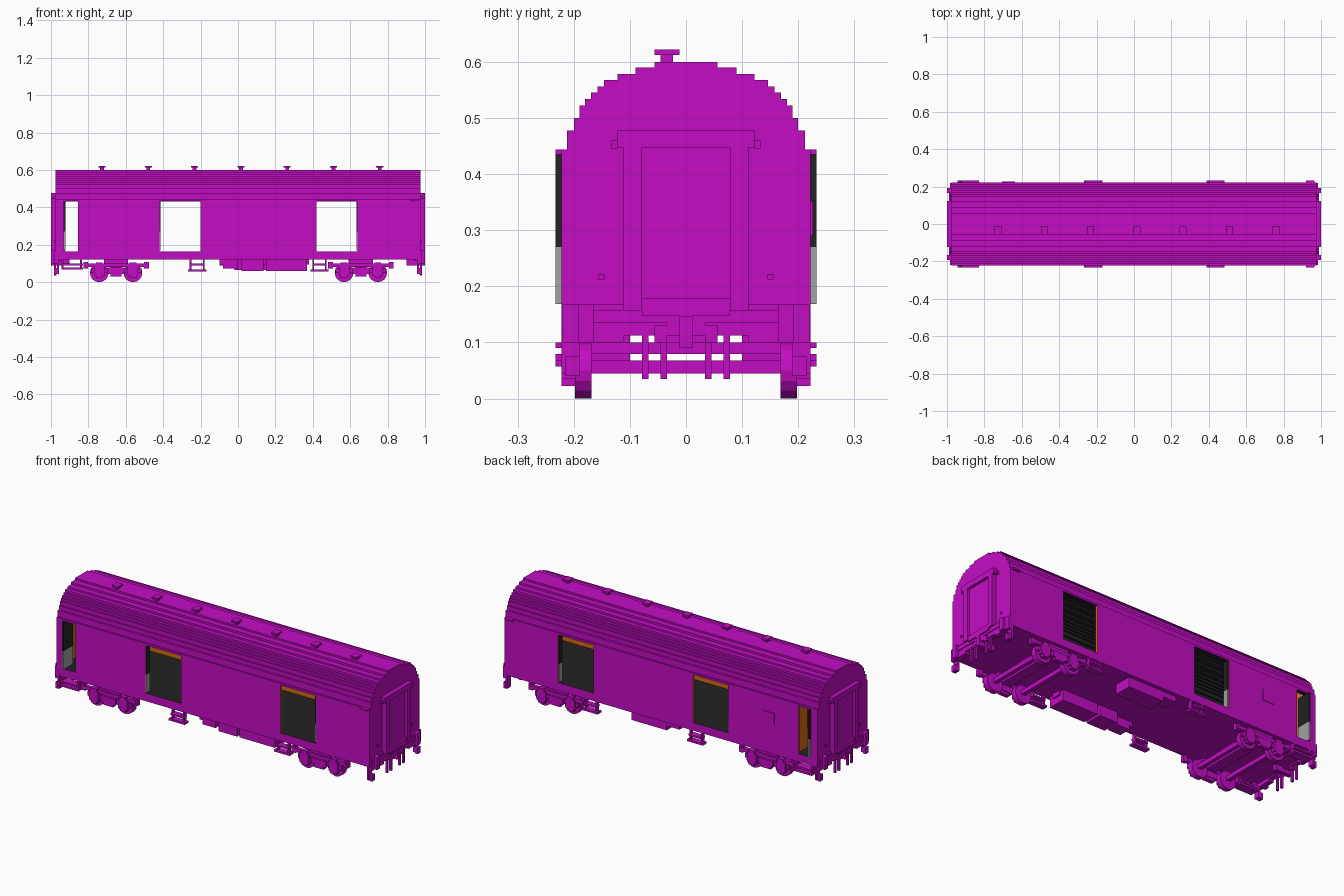
import bpy, bmesh, math
from mathutils import Matrix, Vector

if "Cube" in bpy.data.objects:
    bpy.data.objects.remove(bpy.data.objects["Cube"], do_unlink=True)


def material(name, rgb):
    m = bpy.data.materials.new(name)
    m.use_nodes = True
    m.diffuse_color = (*rgb, 1)
    b = next(n for n in m.node_tree.nodes if n.type == 'BSDF_PRINCIPLED')
    b.inputs["Base Color"].default_value = (*rgb, 1)
    return m


MAGENTA = material("magenta paint", (0.55, 0.004, 0.55))
DARK = material("dark interior", (0.016, 0.016, 0.016))
GREY = material("grey panel", (0.36, 0.36, 0.36))
ORANGE = material("orange lining", (0.66, 0.15, 0.006))


def finish(name, bm, mats, rule=None):
    bmesh.ops.recalc_face_normals(bm, faces=bm.faces)
    if rule:
        for f in bm.faces:
            f.material_index = rule(f)
    me = bpy.data.meshes.new(name)
    bm.to_mesh(me)
    bm.free()
    for m in mats:
        me.materials.append(m)
    ob = bpy.data.objects.new(name, me)
    bpy.context.collection.objects.link(ob)
    return ob


def boxes(name, items, mats=(MAGENTA,), mx=False, my=False, rule=None):
    """Each item is x0, x1, y0, y1, z0, z1; mx and my repeat it mirrored."""
    bm = bmesh.new()
    for x0, x1, y0, y1, z0, z1 in items:
        for sx in ((1, -1) if mx else (1,)):
            for sy in ((1, -1) if my else (1,)):
                c = Vector((sx * (x0 + x1) / 2, sy * (y0 + y1) / 2, (z0 + z1) / 2))
                s = Matrix.Diagonal((x1 - x0, y1 - y0, z1 - z0, 1))
                bmesh.ops.create_cube(bm, size=1, matrix=Matrix.Translation(c) @ s)
    return finish(name, bm, mats, rule)


def extrude_x(name, pts, x0, x1, mats=(MAGENTA,), rule=None):
    bm = bmesh.new()
    f = bm.faces.new([bm.verts.new((x0, y, z)) for y, z in pts])
    r = bmesh.ops.extrude_face_region(bm, geom=[f])
    bmesh.ops.translate(bm, vec=(x1 - x0, 0, 0),
                        verts=[v for v in r["geom"] if isinstance(v, bmesh.types.BMVert)])
    return finish(name, bm, mats, rule)


# Stepped roof arch: half width and top height of each step
STEPS = [(.222, .444), (.212, .478), (.2, .5), (.19, .522), (.18, .534), (.169, .545),
         (.158, .556), (.146, .568), (.122, .578), (.09, .59), (.056, .6)]


def arch(base, off=0.0):
    right = [(STEPS[0][0] - off, base)]
    for i, (w, z) in enumerate(STEPS):
        right.append((w - off, z - off))
        if i + 1 < len(STEPS):
            right.append((STEPS[i + 1][0] - off, z - off))
    return right + [(-y, z) for y, z in reversed(right)]


def is_lining(f):
    c, n = f.calc_center_median(), f.normal
    return 1 if abs(n.x) < .5 and (n.y * c.y + n.z * (c.z - .4)) < -1e-4 else 0


# Roof shell with dark ceiling, and the solid end walls
extrude_x("roof", arch(.433) + list(reversed(arch(.433, .013))), -.972, .972,
          (MAGENTA, DARK), is_lining)
for tag, s in (("left", 1), ("right", -1)):
    extrude_x(tag + "_end_wall", arch(.12), s * .957, s * .975, (MAGENTA, ORANGE),
              lambda f: 1 if f.normal.x * f.calc_center_median().x < -.5 else 0)

# Side walls between the door openings, lined in orange
spans = [(-.972, -.925), (-.855, -.42), (-.2, .42), (.64, .972)]
boxes("side_walls", [(a, b, .208, .222, .165, .444) for a, b in spans],
      (MAGENTA, ORANGE), my=True,
      rule=lambda f: 1 if abs(f.normal.x) > .5 or f.normal.y * f.calc_center_median().y < 0 else 0)

# Floor, magenta outside and dark on top
boxes("floor", [(-.957, .957, -.222, .222, .12, .165)], (MAGENTA, DARK),
      rule=lambda f: 1 if f.normal.z > .5 else 0)

# Vestibule partition with its door
boxes("partition", [(-.848, -.838, -.208, .208, .165, .45)], (ORANGE,))
boxes("partition_door_upper", [(-.853, -.833, -.13, .13, .27, .435)], (DARK,))
boxes("partition_door_lower", [(-.853, -.833, -.13, .13, .166, .27)], (GREY,))

# Folded end doors and slid-open cargo door edges
for part, z0, z1, m in (("upper", .27, .435, DARK), ("lower", .168, .27, GREY)):
    boxes("end_door_" + part, [(-.932, -.922, .15, .233, z0, z1)], (m,), my=True)
    boxes("cargo_door_edge_" + part,
          [(-.424, -.414, .19, .22, z0, z1), (.634, .644, .19, .22, z0, z1)], (m,), my=True)

# Roof vents
boxes("roof_vents", [b for i in range(7) for x in [-.727 + i * .2475] for b in (
    (x - .01, x + .01, -.045, -.023, .6, .612), (x - .019, x + .019, -.056, -.012, .612, .622))])

# Gangway surrounds at both ends
boxes("gangway_frame", [
    (.975, 1, -.122, .122, .447, .478),
    (.975, .99, .122, .133, .445, .46), (.975, .99, -.133, -.122, .445, .46),
    (.975, 1, .078, .111, .157, .447), (.975, 1, -.111, -.078, .157, .447),
    (.975, .985, -.078, .078, .145, .447),
    (.975, .997, -.078, .078, .147, .178)], mx=True)

# End sills, corner posts and stepped brackets
boxes("end_sill", [
    (.97, .99, -.19, .19, .135, .157), (.957, .985, -.111, .111, .112, .15),
    (.957, .985, .111, .22, .1, .168), (.957, .985, -.22, -.111, .1, .168),
    (.97, 1, .165, .192, .1, .168), (.97, 1, -.192, -.165, .1, .168),
    (.975, .98, .145, .156, .212, .222), (.975, .98, -.156, -.145, .212, .222)], mx=True)

# Coupler, hanging hoses and end beams
boxes("coupler", [(.9, 1, -.012, .012, .09, .147), (.94, .99, -.034, .034, .112, .135)], mx=True)
boxes("hoses", [(.972, .984, .034, .045, .035, .13), (.972, .984, .067, .078, .035, .13),
                (.965, .99, .034, .056, .1, .13)], mx=True, my=True)
boxes("corner_hangers", [(.957, .968, .19, .222, .045, .12), (.968, .985, .19, .215, .04, .075)],
      mx=True, my=True)

# Rain ledges over the plain end
boxes("rain_ledges", [(.92, .965, .22, .233, .435, .444)], my=True)


# Side steps: two treads hung on two bars
def step(x0, x1, y0=.2):
    return [(x0, x1, y0, .233, .057, .068), (x0 + .01, x1 - .01, y0, .233, .09, .1),
            (x0 + .01, x0 + .02, .205, .222, .06, .13), (x1 - .02, x1 - .01, .205, .222, .06, .13)]


boxes("side_steps", step(-.268, -.168) + step(.387, .484), my=True)
boxes("end_steps", [(-.945, -.83, .18, .233, .068, .079), (-.945, -.83, .19, .233, .09, .1),
                    (-.945, -.932, .19, .222, .07, .13), (-.845, -.833, .19, .222, .07, .13)], my=True)

# Equipment boxes under the floor
boxes("equipment_boxes", [
    (.02, .135, -.2, -.1, .06, .12), (.15, .37, -.2, -.1, .06, .12),
    (.02, .38, -.17, -.12, .095, .12), (-.1, .0, -.2, -.13, .095, .12),
    (-.08, -.0, -.2, -.13, .072, .12), (-.02, .2, .1, .2, .065, .12),
    (-.1, -.02, .12, .2, .09, .12)])

# Hatch on the back wall
boxes("back_hatch", [(-.705, -.637, .222, .226, .29, .352)])

# Bogies: wheels, axles, side frames and bolster
bm = bmesh.new()
for cx in (-.652, .657):
    for dx in (-.09, .09):
        for sy in (-1, 1):
            bmesh.ops.create_cone(
                bm, cap_ends=True, segments=16, radius1=.05, radius2=.05, depth=.03,
                matrix=Matrix.Translation((cx + dx, sy * .183, .05)) @ Matrix.Rotation(math.pi / 2, 4, 'X'))
finish("wheels", bm, (MAGENTA,))

for tag, cx in (("right", -.652), ("left", .657)):
    frame = [(-.165, .165, .195, .215, .08, .1), (-.175, -.15, .19, .212, .072, .108),
             (.15, .175, .19, .212, .072, .108), (-.045, .045, .195, .222, .045, .078),
             (-.03, .03, .2, .222, .03, .05), (-.065, .065, .17, .205, .1, .12)]
    for d in (-.09, .09):
        frame += [(d - .028, d + .028, .198, .222, .035, .09), (d - .018, d + .018, .198, .222, .022, .105),
                  (d - .045, d + .045, .197, .212, .05, .075)]
    boxes(tag + "_bogie_frame", [(cx + a, cx + b, *r) for a, b, *r in frame], my=True)
    boxes(tag + "_axles", [(cx + d - .011, cx + d + .011, -.17, .17, .045, .068) for d in (-.09, .09)])
    boxes(tag + "_bolster", [(cx - .03, cx + .03, -.2, .2, .079, .1), (cx - .05, cx + .05, -.05, .05, .1, .12)])
